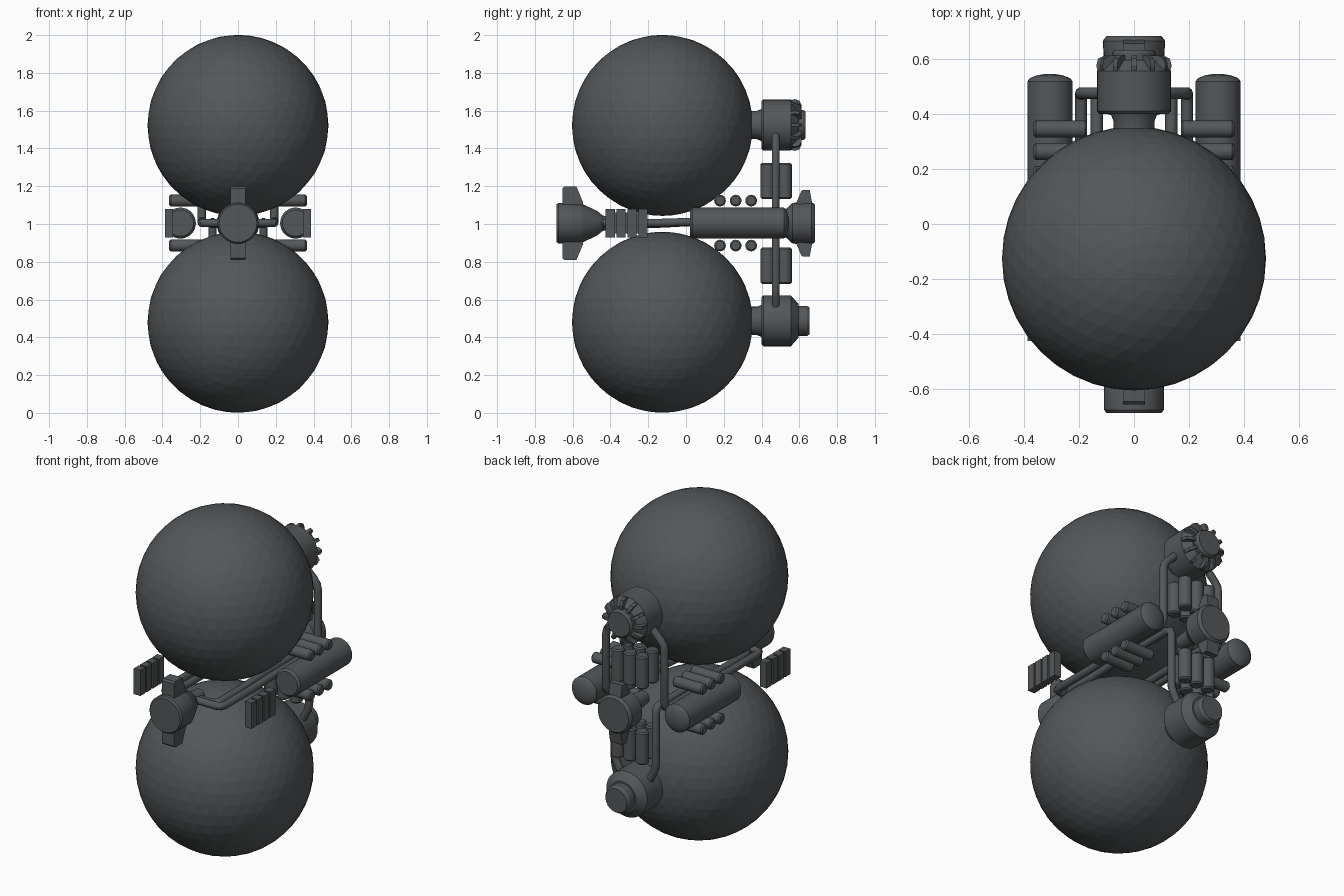
import bpy, bmesh, math
from mathutils import Vector, Matrix

if "Cube" in bpy.data.objects:
    bpy.data.objects.remove(bpy.data.objects["Cube"])

mat = bpy.data.materials.new("dark_grey_metal")
mat.diffuse_color = (0.088, 0.096, 0.101, 1)
mat.use_nodes = True
mat.node_tree.nodes["Principled BSDF"].inputs["Base Color"].default_value = mat.diffuse_color


def finish(name, bm, smooth=True):
    bmesh.ops.recalc_face_normals(bm, faces=bm.faces)
    me = bpy.data.meshes.new(name)
    bm.to_mesh(me)
    bm.free()
    ob = bpy.data.objects.new(name, me)
    bpy.context.collection.objects.link(ob)
    me.materials.append(mat)
    if smooth:
        bpy.ops.object.select_all(action='DESELECT')
        ob.select_set(True)
        bpy.context.view_layer.objects.active = ob
        bpy.ops.object.shade_smooth_by_angle(angle=math.radians(30))
    return ob


def lathe(name, prof, origin, axis='Y', seg=32):
    """Turn a (distance along axis, radius) profile; caps close both ends."""
    bm = bmesh.new()
    rings = []
    for d, r in prof:
        ring = []
        for i in range(seg):
            a = 2 * math.pi * i / seg
            u, v = r * math.cos(a), r * math.sin(a)
            p = {'X': (d, u, v), 'Y': (u, d, v), 'Z': (u, v, d)}[axis]
            ring.append(bm.verts.new(Vector(p) + Vector(origin)))
        rings.append(ring)
    for a, b in zip(rings, rings[1:]):
        for i in range(seg):
            j = (i + 1) % seg
            bm.faces.new((a[i], a[j], b[j], b[i]))
    bm.faces.new(rings[0])
    bm.faces.new(rings[-1])
    return finish(name, bm)


def capsule(name, d0, d1, r, origin, axis, b=0.008):
    return lathe(name, [(d0, r - b), (d0 + b, r), (d1 - b, r), (d1, r - b)], origin, axis, 16)


def prism(name, pts, half, matrix=Matrix()):
    """Extrude a (y, z) outline by +-half along x."""
    bm = bmesh.new()
    lo = [bm.verts.new(matrix @ Vector((-half, y, z))) for y, z in pts]
    hi = [bm.verts.new(matrix @ Vector((half, y, z))) for y, z in pts]
    bm.faces.new(lo)
    bm.faces.new(hi)
    n = len(pts)
    for i in range(n):
        j = (i + 1) % n
        bm.faces.new((lo[i], lo[j], hi[j], hi[i]))
    return finish(name, bm, False)


def pipe(name, pts, r=0.022, cut=0.035):
    pts = [Vector(p) for p in pts]
    path = [pts[0]]
    for a, p, b in zip(pts, pts[1:], pts[2:]):
        s, e = p + (a - p).normalized() * cut, p + (b - p).normalized() * cut
        path += [s, (s + e + 2 * p) / 4, e]
    path.append(pts[-1])
    cu = bpy.data.curves.new(name, 'CURVE')
    cu.dimensions = '3D'
    cu.bevel_depth = r
    cu.bevel_resolution = 3
    cu.use_fill_caps = True
    sp = cu.splines.new('POLY')
    sp.points.add(len(path) - 1)
    for q, p in zip(sp.points, path):
        q.co = (*p, 1)
    ob = bpy.data.objects.new(name, cu)
    bpy.context.collection.objects.link(ob)
    cu.materials.append(mat)
    bpy.ops.object.select_all(action='DESELECT')
    ob.select_set(True)
    bpy.context.view_layer.objects.active = ob
    bpy.ops.object.convert(target='MESH')
    bpy.ops.object.shade_smooth_by_angle(angle=math.radians(40))


MID = 1.004
TOP, BOT = 1.522, 0.48

# Two large faceted spheres
for name, z in (("upper_sphere", TOP), ("lower_sphere", BOT)):
    bm = bmesh.new()
    bmesh.ops.create_icosphere(bm, subdivisions=4, radius=0.479,
                               matrix=Matrix.Translation((0, -0.125, z)))
    finish(name, bm, False)

# Rear engines on the spheres
body = [(0.32, 0.075), (0.375, 0.075), (0.40, 0.085), (0.40, 0.125), (0.41, 0.135),
        (0.555, 0.135), (0.595, 0.09)]
lathe("upper_engine", body + [(0.595, 0.08), (0.62, 0.08), (0.632, 0.072)], (0, 0, TOP + 0.002))
lathe("lower_engine", body + [(0.595, 0.08), (0.64, 0.08), (0.655, 0.07)], (0, 0, BOT + 0.007))
# Radial fins round the upper engine
for i in range(12):
    m = Matrix.Translation((0, 0, TOP + 0.002)) @ Matrix.Rotation(i * math.pi / 6, 4, 'Y')
    prism("engine_fin", [(0.55, 0.06), (0.55, 0.13), (0.575, 0.137), (0.60, 0.13),
                         (0.612, 0.105), (0.612, 0.06)], 0.009, m)

# Front and rear middle thrusters with top and bottom blocks
lathe("front_thruster", [(-0.685, 0.1), (-0.675, 0.108), (-0.56, 0.108), (-0.545, 0.1),
                         (-0.47, 0.065), (-0.44, 0.04), (-0.36, 0.035)], (0, 0, MID))
lathe("rear_thruster", [(0.40, 0.04), (0.50, 0.05), (0.54, 0.085), (0.565, 0.108),
                        (0.665, 0.113), (0.682, 0.1)], (0, 0, MID))
for s in (1, -1):
    front = [(-0.655, 0.08), (-0.655, 0.185), (-0.645, 0.195), (-0.58, 0.195),
             (-0.545, 0.11), (-0.545, 0.08)]
    rear = [(0.585, 0.08), (0.585, 0.11), (0.61, 0.17), (0.62, 0.177), (0.655, 0.177),
            (0.667, 0.11), (0.667, 0.08)]
    prism("front_thruster_block", [(y, MID + s * z) for y, z in front], 0.04)
    prism("rear_thruster_block", [(y, MID + s * z) for y, z in rear], 0.04)

for s in (1, -1):
    # Side tanks with shallow domed ends
    lathe("side_tank", [(0.022, 0.07), (0.035, 0.082), (0.518, 0.082), (0.53, 0.072),
                        (0.54, 0.045), (0.545, 0.015)], (s * 0.305, 0, MID + 0.001))
    # Small cross cylinders above and below each tank
    for y in (0.18, 0.263, 0.345):
        for z in (1.124, 0.886):
            capsule("cross_cylinder", -0.097, 0.097, 0.031, (s * 0.267, y, z), 'X')
    # Radiator plates
    for i in range(4):
        y = -0.401 + i * 0.058
        prism("radiator_plate", [(y - 0.024, 0.928), (y + 0.024, 0.928),
                                 (y + 0.024, 1.08), (y - 0.024, 1.08)], 0.022,
              Matrix.Translation((s * 0.365, 0, 0)))
    prism("radiator_backing", [(-0.42, 0.95), (-0.21, 0.95), (-0.21, 1.06), (-0.42, 1.06)],
          0.006, Matrix.Translation((s * 0.362, 0, 0)))
    # Pipes from the front thruster to the engines
    pipe("upper_feed_pipe", [(s * 0.02, -0.43, 1.006), (s * 0.192, -0.43, 1.006),
                             (s * 0.192, -0.15, 1.006), (s * 0.192, 0.03, 1.012),
                             (s * 0.192, 0.475, 1.012), (s * 0.192, 0.475, 1.39),
                             (s * 0.11, 0.475, 1.47)])
    pipe("lower_feed_pipe", [(s * 0.02, -0.40, 1.0), (s * 0.135, -0.40, 1.0),
                             (s * 0.135, -0.15, 1.0), (s * 0.135, 0.03, 1.01),
                             (s * 0.135, 0.475, 1.01), (s * 0.135, 0.475, 0.64),
                             (s * 0.09, 0.475, 0.56)])

# Upright cylinder banks above and below the rear thruster
for x in (-0.08, 0, 0.08):
    for y in (0.432, 0.523):
        for z in (1.228, 0.779):
            capsule("upright_cylinder", -0.096, 0.096, 0.037, (x, y, z), 'Z')
